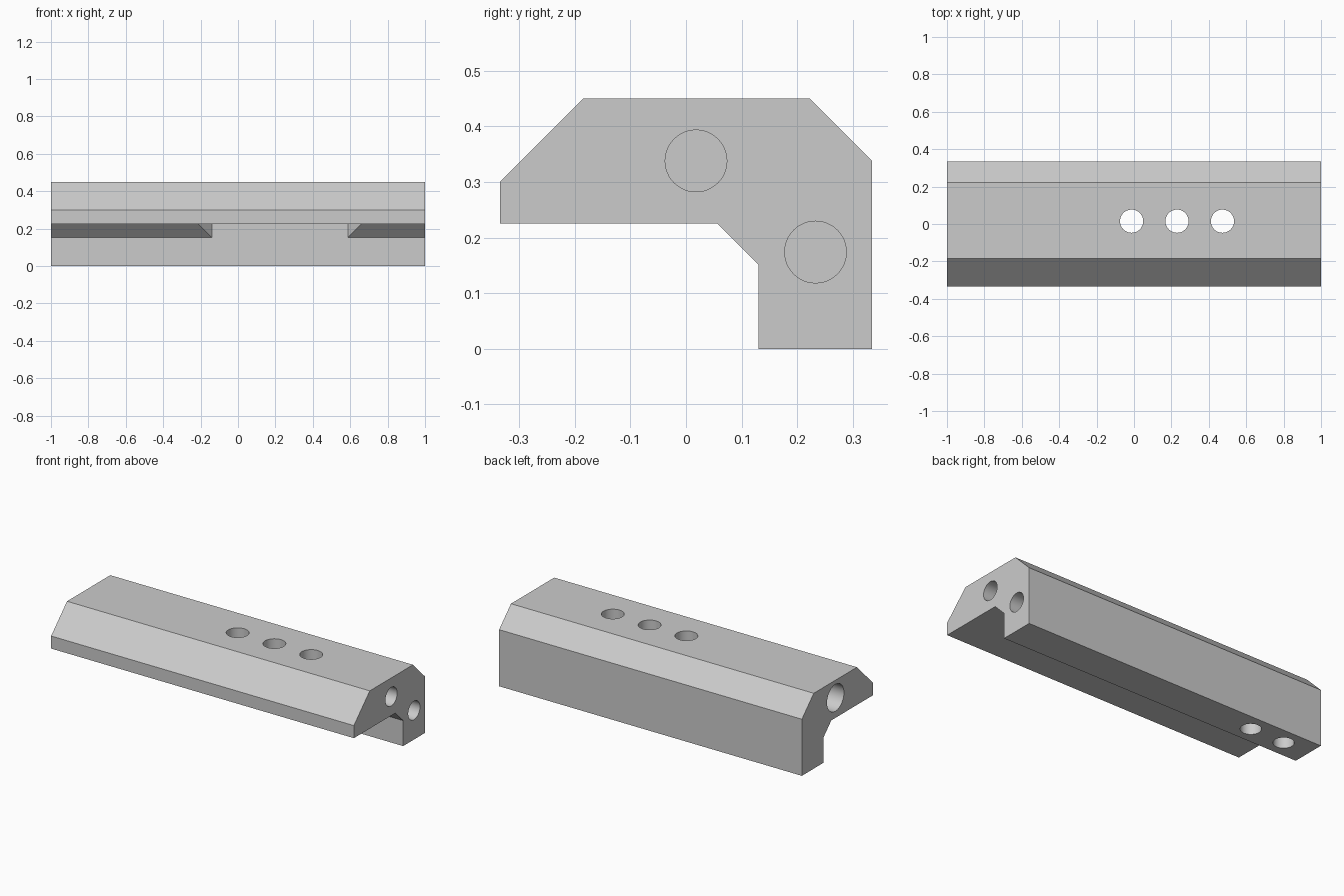
import bpy, bmesh, math
from mathutils import Matrix, Vector

if "Cube" in bpy.data.objects:
    bpy.data.objects.remove(bpy.data.objects["Cube"], do_unlink=True)

grey = bpy.data.materials.new("plain grey")
grey.use_nodes = True
colour = (0.6, 0.6, 0.6, 1)
grey.diffuse_color = colour
grey.node_tree.nodes["Principled BSDF"].inputs["Base Color"].default_value = colour


def add_object(name, bm):
    bmesh.ops.recalc_face_normals(bm, faces=bm.faces)
    mesh = bpy.data.meshes.new(name)
    bm.to_mesh(mesh)
    bm.free()
    mesh.materials.append(grey)
    obj = bpy.data.objects.new(name, mesh)
    bpy.context.collection.objects.link(obj)
    return obj


def prism(name, points, sweep):
    """Sweep a closed outline along a vector."""
    bm = bmesh.new()
    face = bm.faces.new([bm.verts.new(p) for p in points])
    swept = bmesh.ops.extrude_face_region(bm, geom=[face])["geom"]
    verts = [v for v in swept if isinstance(v, bmesh.types.BMVert)]
    bmesh.ops.translate(bm, verts=verts, vec=sweep)
    return add_object(name, bm)


def drill(name, start, end, radius):
    """Round cutter between two points."""
    start, end = Vector(start), Vector(end)
    axis = end - start
    turn = axis.to_track_quat("Z", "Y").to_matrix().to_4x4()
    bm = bmesh.new()
    bmesh.ops.create_cone(bm, cap_ends=True, segments=48, radius1=radius,
                          radius2=radius, depth=axis.length,
                          matrix=Matrix.Translation((start + end) / 2) @ turn)
    return add_object(name, bm)


# Bevelled L-shaped bar
outline = [(-0.335, 0.225), (-0.335, 0.3), (-0.185, 0.45), (0.223, 0.45),
           (0.335, 0.338), (0.335, 0), (0.13, 0), (0.13, 0.152), (0.057, 0.225)]
bar = prism("bar", [(-1, y, z) for y, z in outline], (2, 0, 0))

# Clearance in the inner chamfer below the top holes, with flared ends
pocket = [(-0.27, 0), (-0.14, 0.13), (0.587, 0.13), (0.717, 0)]
cutters = [prism("pocket_cutter", [(x, y, 0.1) for x, y in pocket], (0, 0, 0.125))]

# Vertical holes through the top
for x in (-0.013, 0.23, 0.473):
    cutters.append(drill("top_hole_cutter", (x, 0.015, 0.1), (x, 0.015, 0.6), 0.062))

# Blind holes under the leg
for x in (-0.605, -0.83):
    cutters.append(drill("bottom_hole_cutter", (x, 0.233, -0.1), (x, 0.233, 0.2), 0.056))

# Blind holes in the ends
for y, z in ((0.018, 0.338), (0.233, 0.174)):
    cutters.append(drill("right_end_hole_cutter", (1.1, y, z), (0.7, y, z), 0.0555))
cutters.append(drill("left_end_hole_cutter", (-1.1, 0.018, 0.345), (-0.7, 0.018, 0.345), 0.08))

bpy.context.view_layer.objects.active = bar
bar.select_set(True)
for cutter in cutters:
    cutter.hide_render = True
    cut = bar.modifiers.new(cutter.name, "BOOLEAN")
    cut.operation = "DIFFERENCE"
    cut.solver = "EXACT"
    cut.object = cutter
    bpy.ops.object.modifier_apply(modifier=cut.name)
    bpy.data.objects.remove(cutter, do_unlink=True)

bpy.ops.object.shade_smooth_by_angle(angle=math.radians(30))
